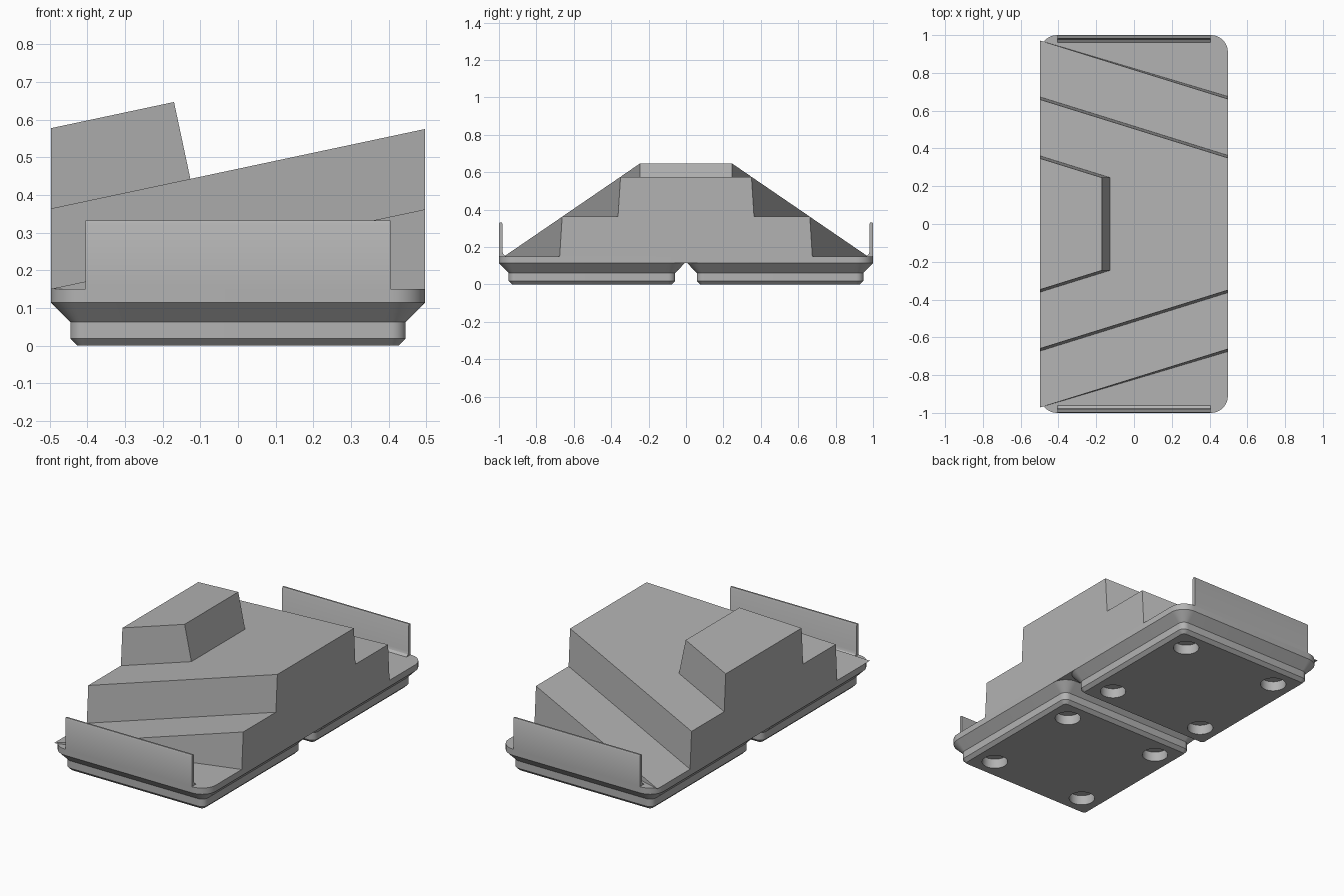
import bpy, bmesh, math
from mathutils import Vector

if "Cube" in bpy.data.objects:
    bpy.data.objects.remove(bpy.data.objects["Cube"], do_unlink=True)

grey = bpy.data.materials.new("light grey")
grey.use_nodes = True
COLOUR = (0.45, 0.45, 0.45, 1)
grey.diffuse_color = COLOUR
grey.node_tree.nodes["Principled BSDF"].inputs["Base Color"].default_value = COLOUR

HALF = 0.497          # half width of one grid cell
FLOOR = 0.15          # top of the base plate
TILT = math.radians(12)


def loft(name, rings):
    """Skin a stack of equal-length point rings and cap both ends."""
    bm = bmesh.new()
    loops = [[bm.verts.new(p) for p in ring] for ring in rings]
    n = len(loops[0])
    for a, b in zip(loops, loops[1:]):
        for i in range(n):
            j = (i + 1) % n
            bm.faces.new((a[i], a[j], b[j], b[i]))
    bm.faces.new(loops[0][::-1])
    bm.faces.new(loops[-1])
    bmesh.ops.recalc_face_normals(bm, faces=bm.faces)
    mesh = bpy.data.meshes.new(name)
    bm.to_mesh(mesh)
    bm.free()
    mesh.materials.append(grey)
    obj = bpy.data.objects.new(name, mesh)
    bpy.context.collection.objects.link(obj)
    return obj


def rounded(hx, hy, r, z, cy=0, steps=10):
    ring = []
    for k, (sx, sy) in enumerate(((1, 1), (-1, 1), (-1, -1), (1, -1))):
        for i in range(steps + 1):
            a = math.pi / 2 * (k + i / steps)
            ring.append((sx * (hx - r) + r * math.cos(a),
                         cy + sy * (hy - r) + r * math.sin(a), z))
    return ring


def circle(x, y, r, z, n=32):
    return [(x + r * math.cos(math.tau * i / n), y + r * math.sin(math.tau * i / n), z)
            for i in range(n)]


def boolean(obj, other, operation):
    """Apply a boolean and remove its helper."""
    other.hide_render = True
    mod = obj.modifiers.new(operation, 'BOOLEAN')
    mod.operation, mod.object, mod.solver = operation, other, 'EXACT'
    bpy.context.view_layer.objects.active = obj
    bpy.ops.object.modifier_apply(modifier=mod.name)
    bpy.data.objects.remove(other, do_unlink=True)


def smooth(obj):
    bpy.ops.object.select_all(action='DESELECT')
    obj.select_set(True)
    bpy.context.view_layer.objects.active = obj
    bpy.ops.object.shade_smooth_by_angle(angle=math.radians(30))


# Stepped feet with four round magnet pockets each
for name, cy in (("front_foot", -0.503), ("back_foot", 0.503)):
    levels = ((0.0705, 0.019, 0), (0.0515, 0.038, 0.019),
              (0.0515, 0.038, 0.062), (0, 0.09, 0.114))
    foot = loft(name, [rounded(HALF - inset, HALF - inset, r, z, cy)
                       for inset, r, z in levels])
    for sx in (-1, 1):
        for sy in (-1, 1):
            x, y = 0.311 * sx, cy + 0.311 * sy
            pocket = loft("pocket_cutter", [circle(x, y, 0.07, -0.05), circle(x, y, 0.07, 0.057)])
            boolean(foot, pocket, 'DIFFERENCE')
    smooth(foot)

# Base plate joining the feet
plate = loft("base_plate", [rounded(HALF, 1, 0.09, z) for z in (0.114, FLOOR)])
smooth(plate)

# Tilted terraces, extruded square to their sloping tops
down = Vector((math.sin(TILT), 0, -math.cos(TILT))) * 0.7


def terrace(name, level, x_end):
    top = []
    for x, side in ((-0.8, -1), (x_end, -1), (x_end, 1), (-0.8, 1)):
        y = 0.972 - 0.312 * level - 0.311 * (x + 0.5)
        z = FLOOR + 0.2135 * level + math.tan(TILT) * (x + 0.5)
        top.append(Vector((x, side * y, z)))
    return loft(name, [[p + down for p in top], top])


body = terrace("terraced_body", 0, 0.8)
boolean(body, terrace("middle_terrace", 1, 0.8), 'UNION')
boolean(body, terrace("top_terrace", 2, -0.17), 'UNION')
bounds = loft("body_bounds", [[(-HALF, -1, z), (HALF, -1, z), (HALF, 1, z), (-HALF, 1, z)]
                              for z in (FLOOR, 1)])
boolean(body, bounds, 'INTERSECT')

# Thin upright end panels with a small fillet at the foot
section = ((1, FLOOR), (1, 0.325), (0.996, 0.332), (0.986, 0.332), (0.982, 0.325),
           (0.982, 0.175), (0.976, 0.16), (0.962, FLOOR))
for name, side in (("front_panel", -1), ("back_panel", 1)):
    panel = loft(name, [[(x, side * y, z) for y, z in section] for x in (-0.405, 0.405)])
    smooth(panel)
